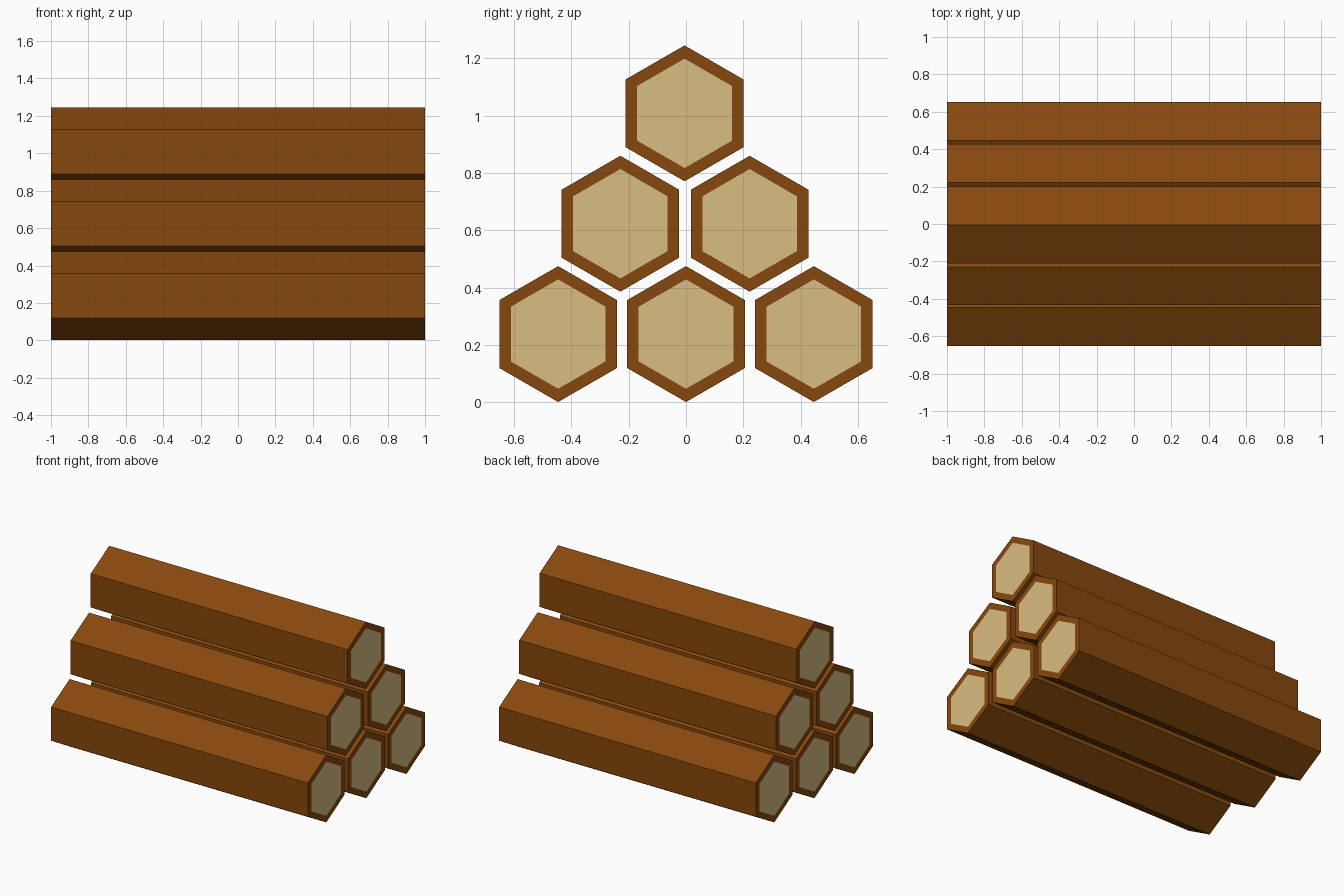
import bpy, bmesh
from math import sin, cos, pi

cube = bpy.data.objects.get("Cube")
if cube:
    bpy.data.objects.remove(cube, do_unlink=True)


def make_material(name, rgb):
    mat = bpy.data.materials.new(name)
    mat.use_nodes = True
    mat.diffuse_color = (*rgb, 1)
    mat.node_tree.nodes["Principled BSDF"].inputs["Base Color"].default_value = (*rgb, 1)
    return mat


bark = make_material("brown bark", (0.238, 0.064, 0.004))
wood = make_material("pale cut wood", (0.70, 0.51, 0.22))

RADIUS = 0.237
RIM = 0.04


def make_log(name, y, z):
    # Hexagonal prism along x with a corner pointing up
    bm = bmesh.new()
    ring = [(RADIUS * sin(i * pi / 3), RADIUS * cos(i * pi / 3)) for i in range(6)]
    left = [bm.verts.new((1, a, b)) for a, b in ring]
    right = [bm.verts.new((-1, a, b)) for a, b in ring]
    for i in range(6):
        j = (i + 1) % 6
        bm.faces.new((left[i], left[j], right[j], right[i]))
    ends = [bm.faces.new(left), bm.faces.new(right)]
    bmesh.ops.recalc_face_normals(bm, faces=bm.faces)

    # Cut wood inset in each end, leaving a bark rim
    bmesh.ops.inset_individual(bm, faces=ends, thickness=RIM, use_even_offset=True)
    for face in ends:
        face.material_index = 1

    mesh = bpy.data.meshes.new(name)
    bm.to_mesh(mesh)
    bm.free()
    mesh.materials.append(bark)
    mesh.materials.append(wood)
    log = bpy.data.objects.new(name, mesh)
    log.location = (0, y, z)
    bpy.context.collection.objects.link(log)


# Stack of three, two and one logs
rows = [("bottom", 0.238, (-0.446, 0, 0.446)),
        ("middle", 0.623, (-0.229, 0.222)),
        ("top", 1.008, (-0.005,))]
for label, height, positions in rows:
    for n, y in enumerate(positions, 1):
        make_log(f"{label}_log_{n}", y, height)
